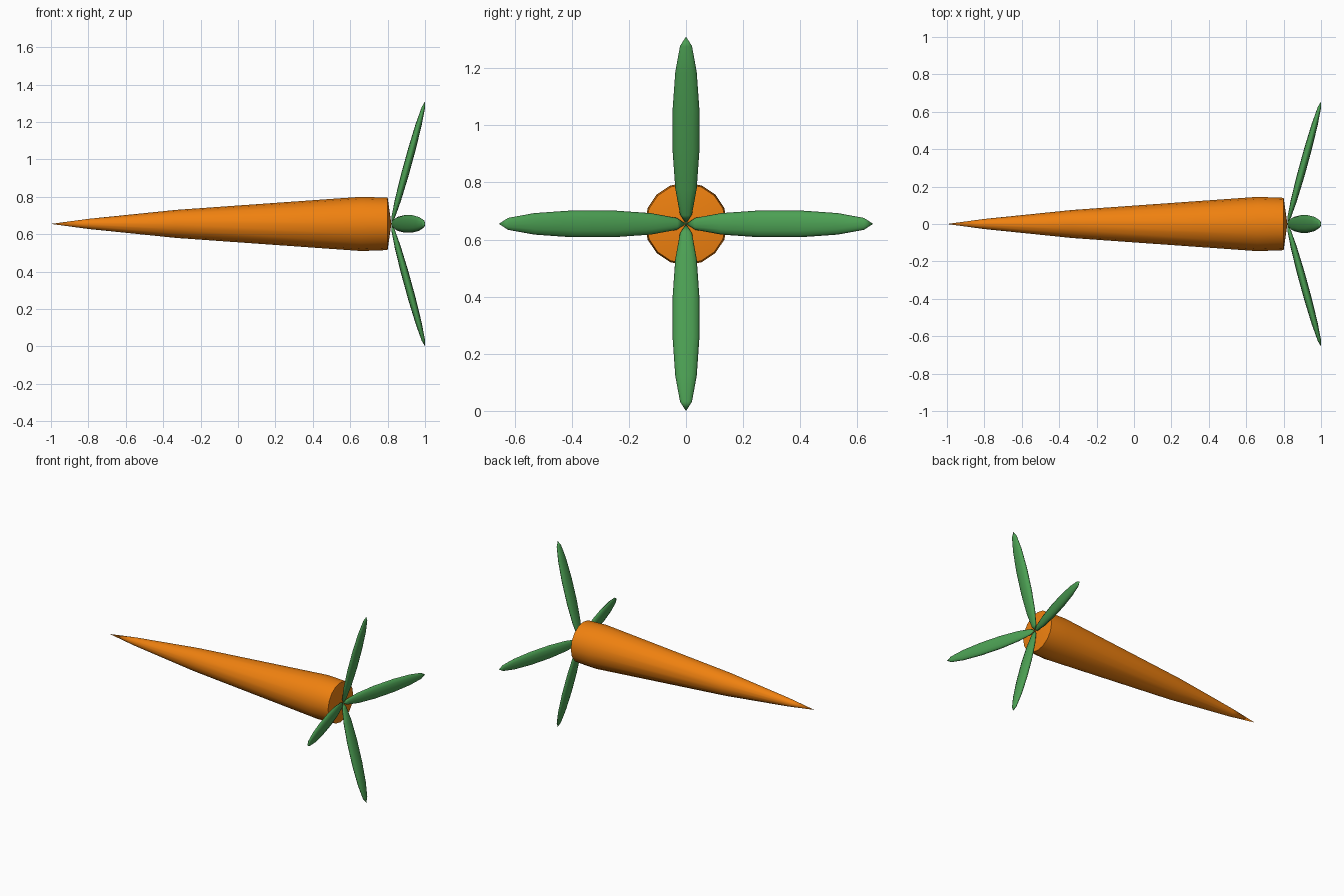
import bpy, bmesh, math
from mathutils import Matrix, Vector

if "Cube" in bpy.data.objects:
    bpy.data.objects.remove(bpy.data.objects["Cube"])

CENTRE_Z = 0.655


def material(name, color):
    m = bpy.data.materials.new(name)
    m.diffuse_color = (*color, 1)
    m.use_nodes = True
    m.node_tree.nodes["Principled BSDF"].inputs["Base Color"].default_value = m.diffuse_color
    return m


def finish(bm, name, mat, sharp_angle):
    bmesh.ops.recalc_face_normals(bm, faces=bm.faces)
    for f in bm.faces:
        f.smooth = True
    for e in bm.edges:
        if len(e.link_faces) == 2 and e.calc_face_angle() > sharp_angle:
            e.smooth = False
    me = bpy.data.meshes.new(name)
    bm.to_mesh(me)
    bm.free()
    me.materials.append(mat)
    ob = bpy.data.objects.new(name, me)
    bpy.context.collection.objects.link(ob)
    return ob


orange = material("orange", (0.87, 0.22, 0.005))
green = material("green", (0.072, 0.35, 0.087))

# Carrot root: 16-sided lathe along x, with a shallow cone at the crown
profile = [(-1, 0), (-0.8, 0.027), (-0.33, 0.075), (0.66, 0.145), (0.8, 0.14), (0.82, 0)]
bm = bmesh.new()
verts = [bm.verts.new((x, 0, r)) for x, r in profile]
edges = [bm.edges.new(p) for p in zip(verts, verts[1:])]
bmesh.ops.spin(bm, geom=verts + edges, cent=(0, 0, 0), axis=(1, 0, 0),
               angle=math.tau, steps=16, use_duplicate=False)
bmesh.ops.remove_doubles(bm, verts=bm.verts, dist=0.0005)
root = finish(bm, "carrot_root", orange, math.radians(40))
root.location.z = CENTRE_Z

# Four flattened leaves fanning out from the crown
length, tilt = math.hypot(0.18, 0.655), math.atan2(0.18, 0.655)
for k in range(4):
    bm = bmesh.new()
    bmesh.ops.create_uvsphere(bm, u_segments=12, v_segments=7, radius=1)
    shape = (Matrix.Rotation(k * math.pi / 2, 4, 'X') @ Matrix.Rotation(tilt, 4, 'Y')
             @ Matrix.Translation((0, 0, length / 2))
             @ Matrix.Diagonal((0.021, 0.048, length / 2, 1)))
    bmesh.ops.transform(bm, matrix=shape, verts=bm.verts)
    leaf = finish(bm, f"leaf_{k + 1}", green, math.pi)
    leaf.location = Vector((0.82, 0, CENTRE_Z))
